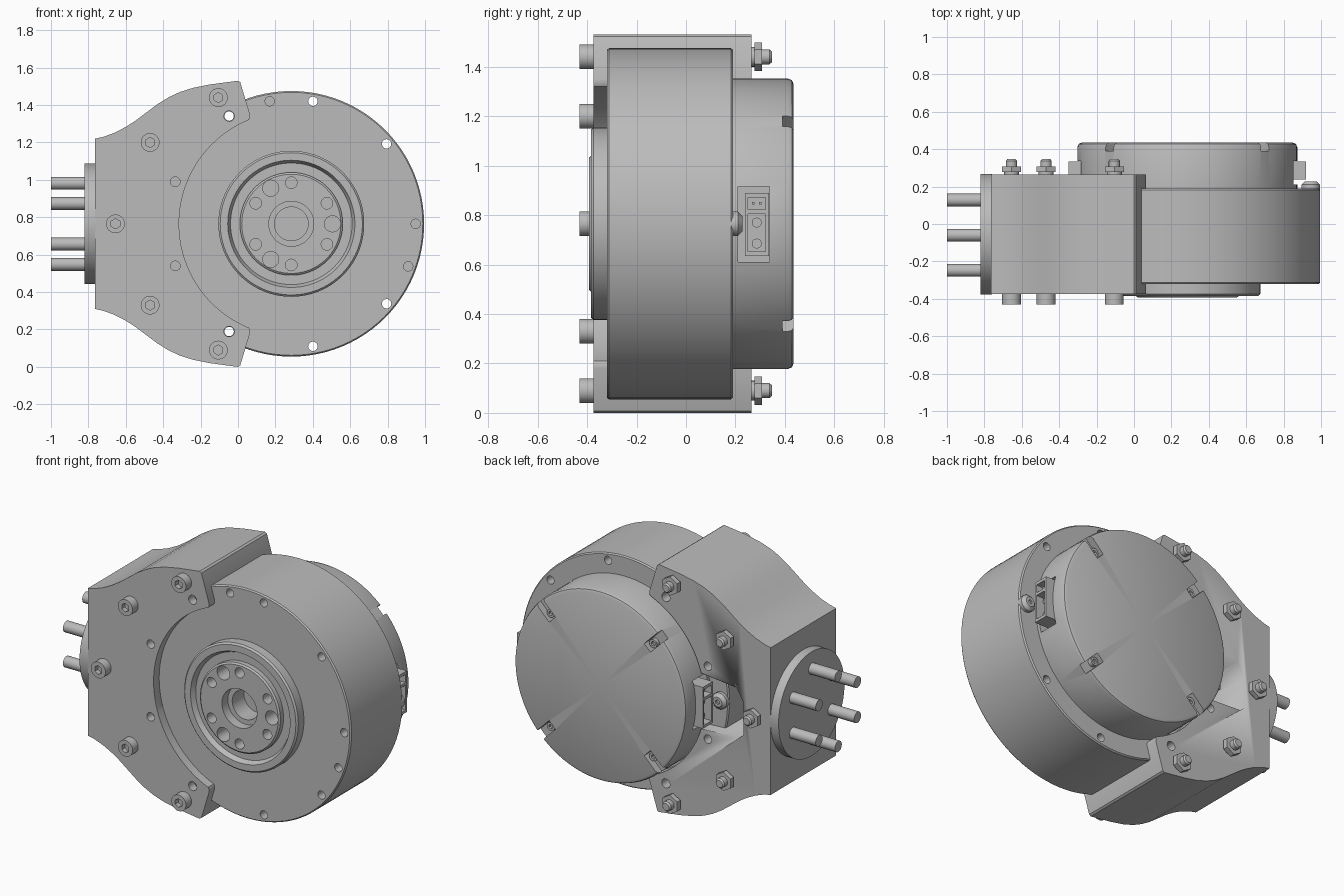
import bpy
import bmesh
from math import radians, cos, sin
from mathutils import Matrix, Vector

if "Cube" in bpy.data.objects:
    bpy.data.objects.remove(bpy.data.objects["Cube"], do_unlink=True)

CX, CZ = 0.285, 0.765          # motor axis
FRONT, BACK = -0.375, 0.265    # bracket faces

grey = bpy.data.materials.new("machined_grey")
grey.use_nodes = True
grey.diffuse_color = (0.5, 0.5, 0.5, 1)
grey.node_tree.nodes["Principled BSDF"].inputs["Base Color"].default_value = (0.5, 0.5, 0.5, 1)


def cyl(bm, axis, a, b, lo, hi, r, n=24, r2=None):
    """Cylinder along X (a=y, b=z) or along Y (a=x, b=z)."""
    mid = (lo + hi) / 2
    if axis == 'X':
        m = Matrix.Translation((mid, a, b)) @ Matrix.Rotation(radians(90), 4, 'Y')
    else:
        m = Matrix.Translation((a, mid, b)) @ Matrix.Rotation(radians(-90), 4, 'X')
    bmesh.ops.create_cone(bm, cap_ends=True, segments=n, radius1=r,
                          radius2=r if r2 is None else r2, depth=hi - lo, matrix=m)


def box(bm, x, y, z, turn=None):
    ranges = (x, y, z)
    mid = Vector([sum(v) / 2 for v in ranges])
    size = [abs(v[1] - v[0]) for v in ranges] + [1]
    m = Matrix.Translation(mid) @ Matrix.Diagonal(size)
    bmesh.ops.create_cube(bm, size=1, matrix=m if turn is None else turn @ m)


def lathe(bm, profile):
    """Spin (radius, y) points around the motor axis."""
    vs = [bm.verts.new((CX + r, y, CZ)) for r, y in profile]
    es = [bm.edges.new(p) for p in zip(vs, vs[1:])]
    bmesh.ops.spin(bm, geom=vs + es, cent=(CX, 0, CZ), axis=(0, 1, 0),
                   angle=radians(360), steps=96)
    bmesh.ops.remove_doubles(bm, verts=bm.verts, dist=0.0002)


def finish(name, bm, cutter=None):
    bmesh.ops.recalc_face_normals(bm, faces=bm.faces)
    me = bpy.data.meshes.new(name)
    bm.to_mesh(me)
    bm.free()
    ob = bpy.data.objects.new(name, me)
    bpy.context.scene.collection.objects.link(ob)
    me.materials.append(grey)
    bpy.ops.object.select_all(action='DESELECT')
    ob.select_set(True)
    bpy.context.view_layer.objects.active = ob
    if cutter:
        tool = finish(name + "_cutter", cutter)
        tool.hide_render = True
        bpy.ops.object.select_all(action='DESELECT')
        ob.select_set(True)
        bpy.context.view_layer.objects.active = ob
        mod = ob.modifiers.new("cut", 'BOOLEAN')
        mod.operation, mod.solver, mod.object = 'DIFFERENCE', 'EXACT', tool
        bpy.ops.object.modifier_apply(modifier=mod.name)
        bpy.data.objects.remove(tool, do_unlink=True)
    bpy.ops.object.shade_smooth_by_angle(angle=radians(28))
    return ob


def polar(deg, r):
    return CX + r * cos(radians(deg)), CZ + r * sin(radians(deg))


# Motor housing with output hub
body, cut = bmesh.new(), bmesh.new()
lathe(body, [(0, -.22), (.09, -.22), (.09, -.335), (.12, -.335), (.12, -.393),
             (.265, -.393), (.275, -.385), (.275, -.355), (.325, -.355),
             (.34, -.385), (.38, -.385), (.39, -.375), (.39, -.32),
             (.703, -.32), (.71, -.312), (.71, .182), (.703, .19), (0, .19)])
through = [s * a for a in (40, 80, 120) for s in (1, -1)]
for a in through:
    cyl(cut, 'Y', *polar(a, .665), -.5, .4, .025)
for a in (100, 0, -20):
    cyl(cut, 'Y', *polar(a, .665), -.5, -.22, .025)
for k in range(6):
    cyl(cut, 'Y', *polar(30 + 60 * k, .22), -.5, -.31, .031)
for k in range(3):
    cyl(cut, 'Y', *polar(120 * k, .22), -.5, -.27, .043)
finish("motor_housing", body, cut)

# Rear cover with corner notches and connector recesses
cover, cut = bmesh.new(), bmesh.new()
lathe(cover, [(0, .185), (.588, .185), (.588, .41), (.581, .428), (.565, .435), (0, .435)])
for k in range(4):
    turn = Matrix.Translation((CX, 0, CZ)) @ Matrix.Rotation(radians(45 + 90 * k), 4, 'Y')
    box(cut, (.46, .66), (.39, .5), (-.03, .03), turn)
for s in (1, -1):
    box(cut, (CX + s * .49, CX + s * .7), (.21, .338), (.61, .915))
finish("rear_cover", cover, cut)

# Cover screws
bm, cut = bmesh.new(), bmesh.new()
for k in range(4):
    x, z = polar(45 + 90 * k, .495)
    cyl(bm, 'Y', x, z, .38, .415, .026)
    cyl(cut, 'Y', x, z, .4, .45, .014, 6)
finish("cover_screws", bm, cut)

# Side connectors: shell, sockets, contacts
for s, side in ((1, "left"), (-1, "right")):
    bm, cut, pins = bmesh.new(), bmesh.new(), bmesh.new()
    box(bm, (CX + s * .48, CX + s * .635), (.238, .335), (.635, .89))
    box(cut, (CX + s * .59, CX + s * .7), (.25, .322), (.822, .872))
    box(cut, (CX + s * .56, CX + s * .7), (.25, .322), (.652, .805))
    finish(side + "_connector", bm, cut)
    x = sorted((CX + s * .54, CX + s * .6))
    for z in (.685, .77):
        cyl(pins, 'X', .286, z, *x, .02, 16)
    for y in (.272, .3):
        box(pins, x, (y - .005, y + .005), (.842, .852))
    finish(side + "_connector_contacts", pins)

# Domed screws beside the connectors
bm, cut = bmesh.new(), bmesh.new()
for s in (1, -1):
    x = CX + s * .66
    cyl(bm, 'Y', x, CZ, .18, .21, .05)
    cyl(bm, 'Y', x, CZ, .21, .228, .05, r2=.03)
    cyl(cut, 'Y', x, CZ, .216, .3, .014, 6)
finish("domed_screws", bm, cut)

# Clamp bracket: mirrored outline, bore, holes and cable window
upper = [(-.765, 1.22), (-.72, 1.23), (-.66, 1.252), (-.6, 1.283), (-.55, 1.315),
         (-.49, 1.36), (-.43, 1.405), (-.37, 1.442), (-.31, 1.47), (-.24, 1.492),
         (-.15, 1.51), (0, 1.53), (.012, 1.522), (.064, 1.35), (.063, 1.33), (.05, 1.305)]
outline = upper + [(x, 2 * CZ - z) for x, z in reversed(upper)]
bm, cut = bmesh.new(), bmesh.new()
face = bm.faces.new([bm.verts.new((x, FRONT, z)) for x, z in outline])
new = bmesh.ops.extrude_face_region(bm, geom=[face])["geom"]
bmesh.ops.translate(bm, vec=(0, BACK - FRONT, 0),
                    verts=[v for v in new if isinstance(v, bmesh.types.BMVert)])
cyl(cut, 'Y', CX, CZ, -.6, .6, .6, 128)
for s in (1, -1):
    cyl(cut, 'Y', *polar(s * 120, .665), -.6, .6, .028)
    cyl(cut, 'Y', -.335, CZ + s * .225, -.6, .6, .026)
bracket = finish("clamp_bracket", bm, cut)

window = [(-.25, .59), (-.55, .605), (-.58, .63), (-.58, .83), (-.53, .91), (-.25, .94)]
bm = bmesh.new()
face = bm.faces.new([bm.verts.new((x, -.2, z)) for x, z in window])
new = bmesh.ops.extrude_face_region(bm, geom=[face])["geom"]
bmesh.ops.translate(bm, vec=(0, .7, 0),
                    verts=[v for v in new if isinstance(v, bmesh.types.BMVert)])
tool = finish("window_cutter", bm)
tool.hide_render = True
bpy.context.view_layer.objects.active = bracket
mod = bracket.modifiers.new("window", 'BOOLEAN')
mod.operation, mod.solver, mod.object = 'DIFFERENCE', 'EXACT', tool
bpy.ops.object.modifier_apply(modifier=mod.name)
bpy.data.objects.remove(tool, do_unlink=True)

# Bracket bolts: socket heads in front, nuts and studs behind
heads, cut, nuts, studs = (bmesh.new() for _ in range(4))
for x, dz in ((-.105, .675), (-.47, .435), (-.655, 0), (-.47, -.435), (-.105, -.675)):
    z = CZ + dz
    cyl(heads, 'Y', x, z, -.43, FRONT + .01, .05, 32)
    cyl(cut, 'Y', x, z, -.5, -.4, .027, 6)
    cyl(nuts, 'Y', x, z, BACK - .01, .277, .04)
    cyl(nuts, 'Y', x, z, .277, .308, .058, 6)
    cyl(studs, 'Y', x, z, BACK - .01, .338, .03)
    cyl(studs, 'Y', x, z, .338, .347, .03, r2=.022)
finish("bolt_heads", heads, cut)
finish("bolt_nuts", nuts)
finish("bolt_studs", studs)

# Side flange and six mounting pins
bm = bmesh.new()
cyl(bm, 'X', -.055, CZ, -.82, -.76, .322, 96)
finish("side_flange", bm)
bm = bmesh.new()
for k in range(6):
    a = radians(30 + 60 * k)
    cyl(bm, 'X', -.06 + .217 * cos(a), CZ + .217 * sin(a), -1, -.81, .034)
finish("flange_pins", bm)
